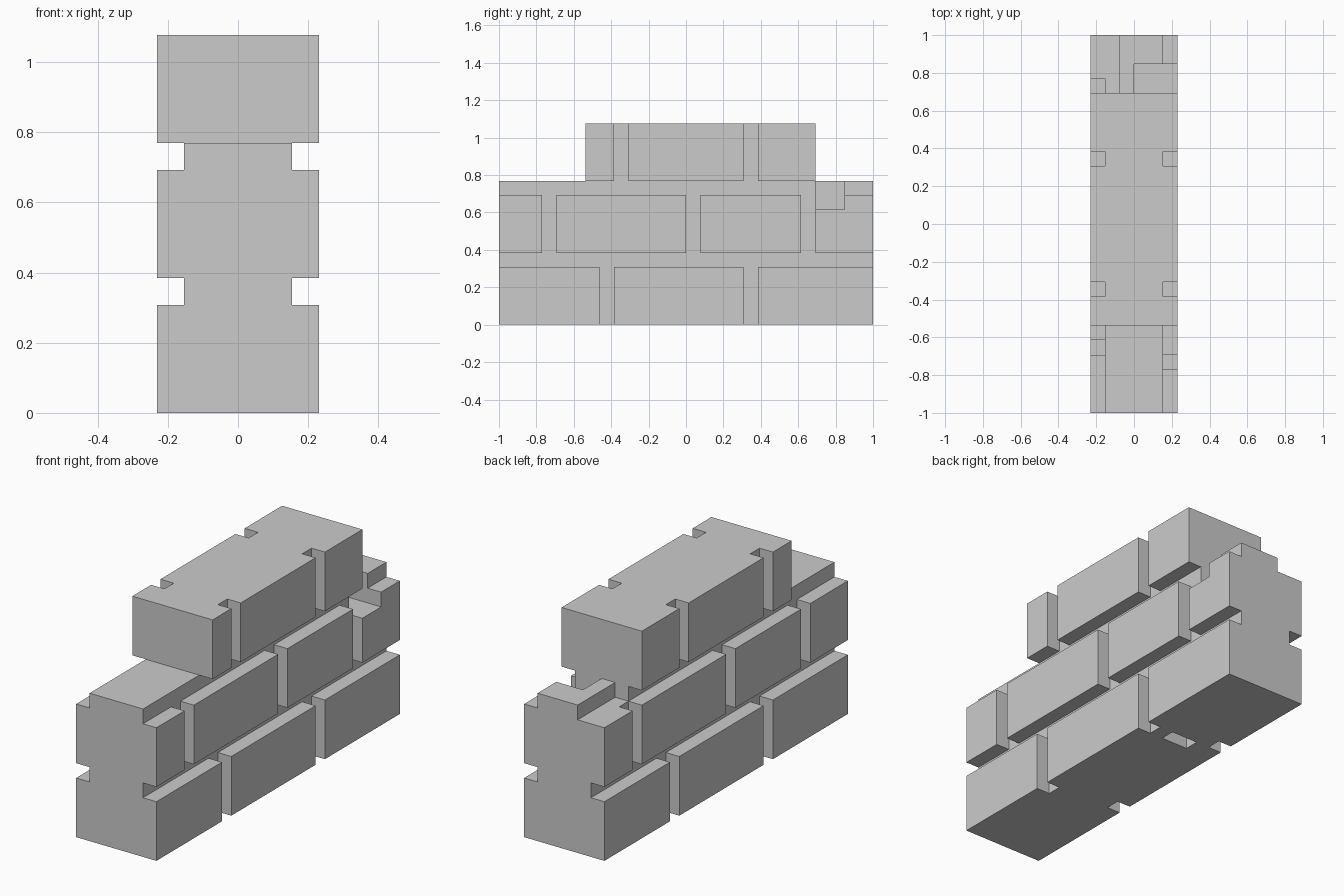
import bpy, bmesh, math
from mathutils import Vector

if "Cube" in bpy.data.objects:
    bpy.data.objects.remove(bpy.data.objects["Cube"])

U = 1 / 13           # the wall sits on a regular grid: 6 x 26 x 14 units
cells = set()


def box(x0, x1, y0, y1, z0, z1):
    return {(x, y, z) for x in range(x0, x1)
            for y in range(y0, y1) for z in range(z0, z1)}


def face_bricks(z0, y0, y1, joints):
    """One course: bricks on both faces, the back being the front turned 180."""
    for side in (1, -1):
        x0, x1 = (2, 3) if side == 1 else (-3, -2)
        course = box(x0, x1, y0, y1, z0, z0 + 4)
        for j in joints:
            a = j if side == 1 else -j - 1
            course -= box(x0, x1, a, a + 1, z0, z0 + 4)
        cells.update(course)


# mortar core: long lower part, shorter top course
cells |= box(-2, 2, -13, 13, 0, 10) | box(-2, 2, -7, 9, 10, 14)

# three courses of bricks, with one-unit joints
face_bricks(0, -13, 13, (-6, 4))
face_bricks(5, -13, 13, (-10, 0, 8))
face_bricks(10, -7, 9, (-5, 4))

# broken corner, worn ledge and small hole underneath
cells -= box(0, 3, 9, 11, 8, 10)
cells -= box(-2, -1, 9, 13, 9, 10)
cells -= box(-1, 1, 4, 5, 0, 1)

# outer skin of the filled cells
bm = bmesh.new()
verts = {}


def vert(p):
    if p not in verts:
        verts[p] = bm.verts.new(Vector(p) * U)
    return verts[p]


for c in cells:
    for axis in range(3):
        for s in (0, 1):
            n = list(c)
            n[axis] += 2 * s - 1
            if tuple(n) in cells:
                continue
            b, d = (axis + 1) % 3, (axis + 2) % 3
            loop = []
            for i, j in ((0, 0), (1, 0), (1, 1), (0, 1)):
                p = list(c)
                p[axis] += s
                p[b] += i
                p[d] += j
                loop.append(vert(tuple(p)))
            bm.faces.new(loop if s else loop[::-1])

# merge the coplanar squares into large flat faces
bmesh.ops.dissolve_limit(bm, angle_limit=math.radians(1),
                         verts=bm.verts[:], edges=bm.edges[:])
mesh = bpy.data.meshes.new("brick_wall")
bm.to_mesh(mesh)
bm.free()
wall = bpy.data.objects.new("brick_wall", mesh)
bpy.context.collection.objects.link(wall)
